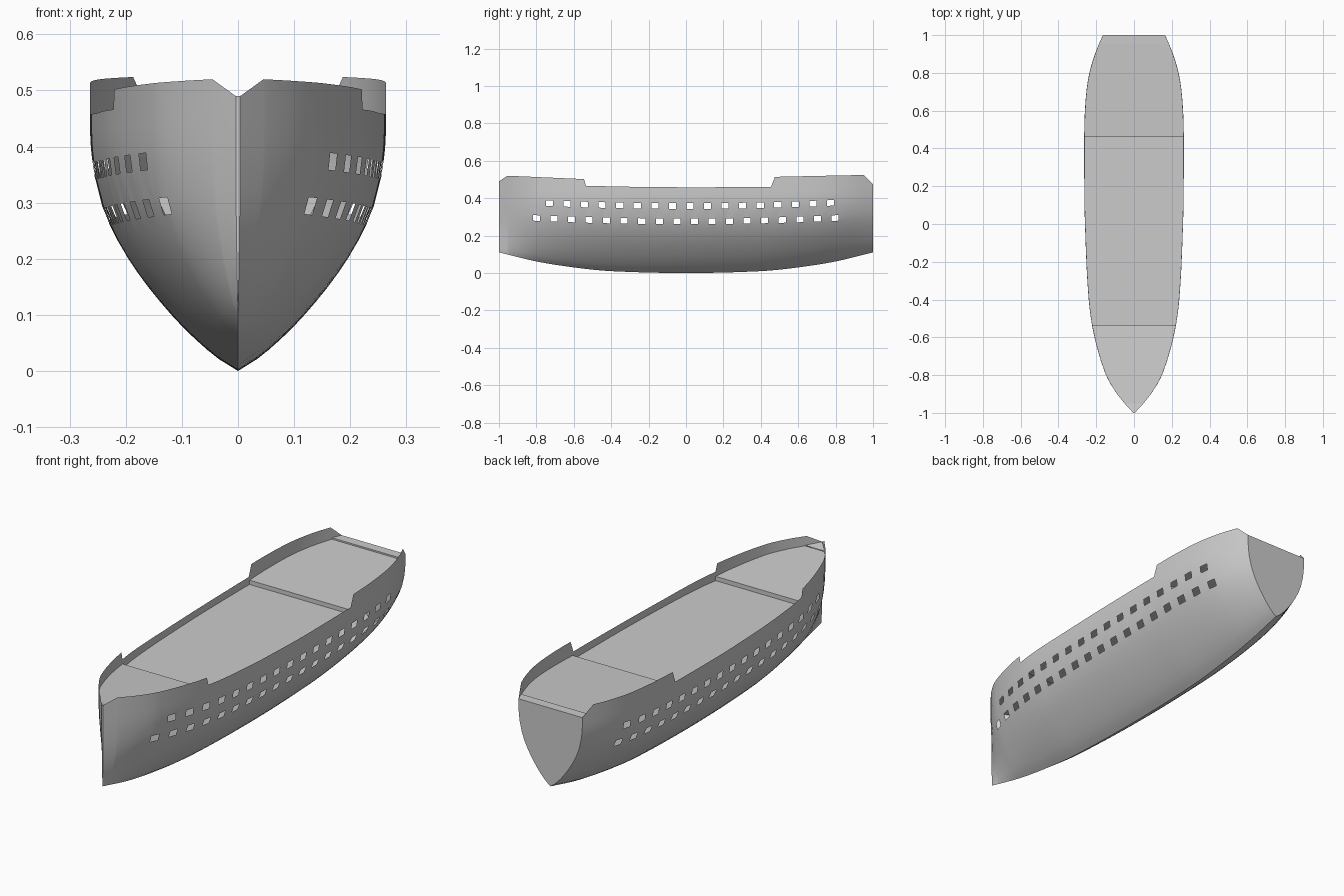
import bpy, bmesh

cube = bpy.data.objects.get("Cube")
if cube:
    bpy.data.objects.remove(cube, do_unlink=True)

grey = bpy.data.materials.new("plain_grey")
grey.use_nodes = True
grey.diffuse_color = (0.6, 0.6, 0.6, 1)
grey.node_tree.nodes["Principled BSDF"].inputs["Base Color"].default_value = (0.6, 0.6, 0.6, 1)

# Guide curves: plan outline, keel rise, section fullness and gunwale height
PLAN = [(-1, .004), (-.95, .05), (-.9, .09), (-.8, .148), (-.6, .209), (-.4, .24),
        (0, .26), (.3, .264), (.55, .262), (.7, .252), (.8, .236), (.9, .207), (1, .165)]
KEEL = [(-1, .11), (-.8, .062), (-.6, .03), (-.4, .01), (0, 0), (.4, .01),
        (.6, .03), (.8, .062), (1, .11)]
SECTION = [(0, 0), (.06, .17), (.2, .44), (.4, .725), (.6, .912), (.8, .988), (1, 1)]
SHEER = [(-1, .49), (-.955, .52), (-.545, .502), (-.535, .466), (-.2, .459), (.1, .458),
         (.455, .461), (.475, .514), (.7, .519), (.95, .524), (1, .475)]


def linear(points, x):
    for (a, p), (b, q) in zip(points, points[1:]):
        if x <= b:
            return p + (q - p) * (x - a) / (b - a)
    return points[-1][1]


def smooth(points, x):
    """Cubic curve through the points."""
    x = min(max(x, points[0][0]), points[-1][0])
    last = len(points) - 1

    def slope(k):
        a, b = points[max(k - 1, 0)], points[min(k + 1, last)]
        return (b[1] - a[1]) / (b[0] - a[0])

    i = next(k for k in range(last) if x <= points[k + 1][0])
    (a, p), (b, q) = points[i], points[i + 1]
    h = b - a
    u = (x - a) / h
    bend = u * (1 - u)
    return (p + (q - p) * u * u * (3 - 2 * u)
            + h * bend * ((1 - u) * slope(i) - u * slope(i + 1)))


def half_width(y, z):
    keel = smooth(KEEL, y)
    return smooth(PLAN, y) * smooth(SECTION, (z - keel) / (.48 - keel))


def finish(name, bm, angle):
    bmesh.ops.recalc_face_normals(bm, faces=bm.faces)
    mesh = bpy.data.meshes.new(name)
    bm.to_mesh(mesh)
    bm.free()
    mesh.materials.append(grey)
    obj = bpy.data.objects.new(name, mesh)
    bpy.context.collection.objects.link(obj)
    bpy.ops.object.select_all(action='DESELECT')
    obj.select_set(True)
    bpy.context.view_layer.objects.active = obj
    bpy.ops.object.shade_smooth_by_angle(angle=angle)
    return obj


# Window rows: centre positions along the hull and height amidships
PITCH, HALF_LONG, HALF_HIGH = .0939, .019, .015
ROWS = [([-.8 + PITCH * i for i in range(18)], .276),
        ([-.73 + PITCH * i for i in range(17)], .358)]
LOWER = 12          # levels between keel and lower windows
UPPER = 5           # levels between upper windows and gunwale


def levels(y):
    """Heights of one station, with the window edges among them."""
    keel, rise, top = smooth(KEEL, y), .028 * y * y, linear(SHEER, y)
    edges = [c + rise + s for _, c in ROWS for s in (-HALF_HIGH, HALF_HIGH)]
    zs = [keel + (edges[0] - keel) * (i / LOWER) ** 1.4 for i in range(LOWER)]
    zs += edges
    zs += [edges[-1] + (top - edges[-1]) * i / UPPER for i in range(1, UPPER + 1)]
    return zs


# Stations along the hull
ys = [i / 20 for i in range(-20, 21)] + [p[0] for p in SHEER]
ys += [c + s for row, _ in ROWS for c in row for s in (-HALF_LONG, HALF_LONG)]
stations = []
for y in sorted(ys):
    if not stations or y - stations[-1] > 1e-4:
        stations.append(y)

# Hull shell with open windows, stem and transom
bm = bmesh.new()
rings = []
for y in stations:
    zs = levels(y)
    pts = [(half_width(y, z), y, z) for z in reversed(zs[1:])]
    pts.append((0, y, zs[0]))
    pts += [(-half_width(y, z), y, z) for z in zs[1:]]
    rings.append([bm.verts.new(p) for p in pts])
keel_index = len(levels(0)) - 1


def is_window(y, level):
    for k, (row, _) in enumerate(ROWS):
        if level == LOWER + 2 * k:
            return any(abs(y - c) < HALF_LONG for c in row)
    return False


for a, b, y0, y1 in zip(rings, rings[1:], stations, stations[1:]):
    for j in range(len(a) - 1):
        level = keel_index - 1 - j if j < keel_index else j - keel_index
        if not is_window((y0 + y1) / 2, level):
            bm.faces.new((a[j], a[j + 1], b[j + 1], b[j]))
bm.faces.new(rings[0])
bm.faces.new(rings[-1])
finish("hull", bm, .5)


# Decks: strips fitted between the hull sides along a height profile
def deck(name, profile):
    bm = bmesh.new()
    prev = None
    for (y0, z0), (y1, z1) in zip(profile, profile[1:]):
        inner = [y for y in stations if y0 + 1e-4 < y < y1 - 1e-4]
        for y in [y0] + inner + [y1]:
            u = (y - y0) / (y1 - y0) if y1 > y0 else float(y is y1)
            z = z0 + (z1 - z0) * u
            if prev and abs(prev[0].co.y - y) + abs(prev[0].co.z - z) < 1e-4:
                continue
            w = half_width(y, z) * .998
            cur = [bm.verts.new((w, y, z)), bm.verts.new((-w, y, z))]
            if prev:
                bm.faces.new((prev[0], prev[1], cur[1], cur[0]))
            prev = cur
    obj = finish(name, bm, .1)
    if obj.data.polygons[0].normal.z < 0:
        obj.data.flip_normals()


FORE, AFT, MID = -.535, .46, .425
deck("bow_ledge", [(-1, .486), (-.95, .477)])
deck("fore_deck", [(-.95, .475), (FORE, .445)])
deck("main_deck", [(FORE, MID), (AFT, MID)])
deck("aft_deck", [(AFT, .445), (.955, .468)])
deck("stern_ledge", [(.955, .475), (1, .475)])


# Risers closing the steps between decks
def riser(name, y, low, high):
    bm = bmesh.new()
    bm.faces.new([bm.verts.new((s * half_width(y, z) * .998, y, z))
                  for s, z in ((-1, low), (1, low), (1, high), (-1, high))])
    finish(name, bm, .1)


riser("fore_step", FORE, MID, .445)
riser("aft_step", AFT, MID, .445)
riser("stern_step", .955, .468, .475)
